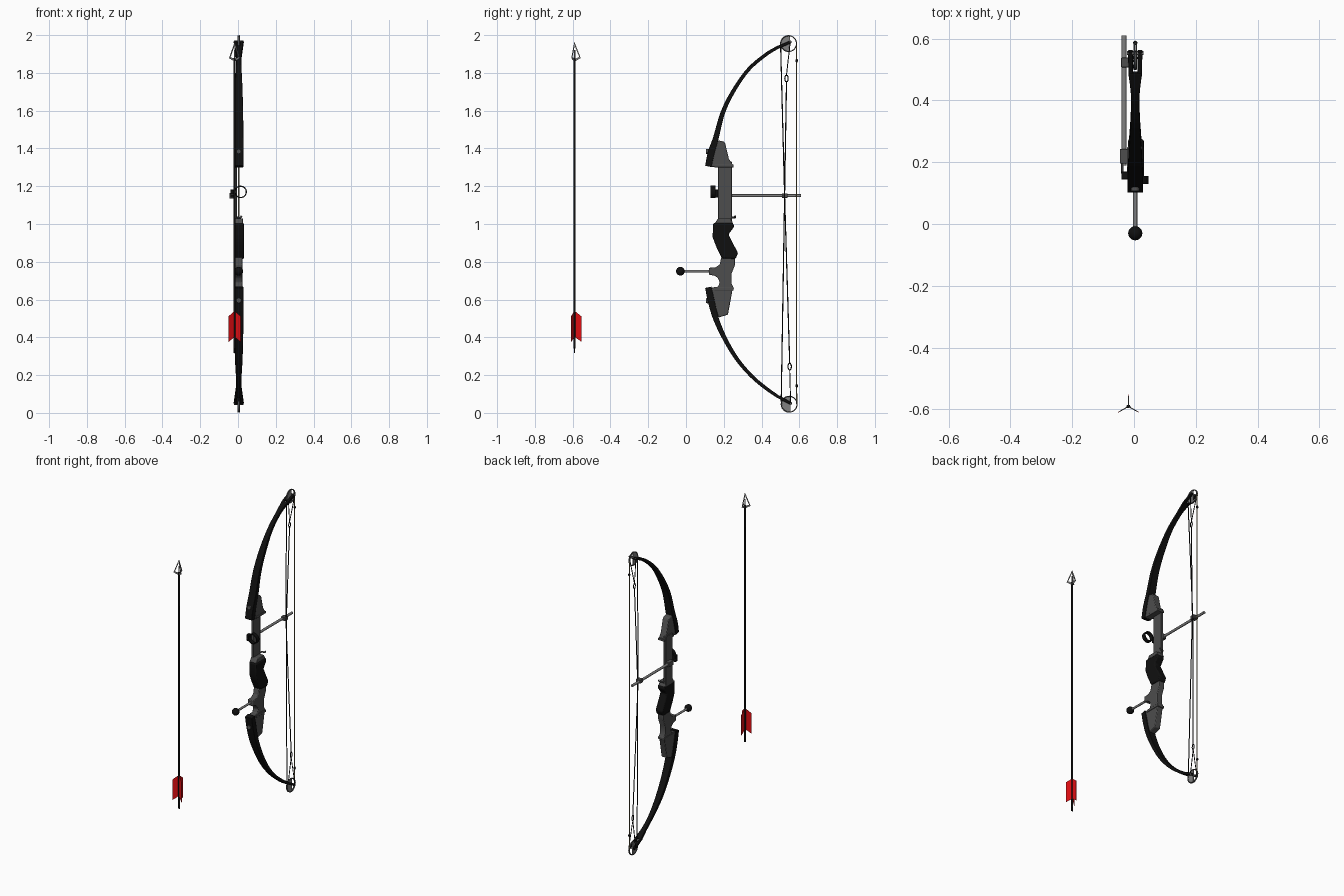
import bpy, bmesh
from math import sin, cos, pi, radians
from mathutils import Vector

if "Cube" in bpy.data.objects:
    bpy.data.objects.remove(bpy.data.objects["Cube"])


def material(name, r, g, b):
    m = bpy.data.materials.new(name)
    m.diffuse_color = (r, g, b, 1)
    m.use_nodes = True
    m.node_tree.nodes["Principled BSDF"].inputs["Base Color"].default_value = m.diffuse_color
    return m


BLACK = material("black", .005, .005, .005)
DARK = material("dark_grey", .075, .075, .075)
STEEL = material("steel", .22, .22, .22)
TAN = material("string_tan", .3, .25, .13)
RED = material("red", .75, .004, .006)


def finish(name, bm, mat, bevel=0):
    bmesh.ops.recalc_face_normals(bm, faces=bm.faces)
    me = bpy.data.meshes.new(name)
    bm.to_mesh(me)
    bm.free()
    me.materials.append(mat)
    ob = bpy.data.objects.new(name, me)
    bpy.context.collection.objects.link(ob)
    if bevel:
        mod = ob.modifiers.new("bevel", 'BEVEL')
        mod.width, mod.segments = bevel, 2
        mod.limit_method, mod.angle_limit = 'ANGLE', radians(35)
    return ob


def slab(name, pts, off, mat, bevel=0):
    """Flat outline of 3D points thickened by the vector off."""
    bm = bmesh.new()
    f = bm.faces.new([bm.verts.new(p) for p in pts])
    geo = bmesh.ops.extrude_face_region(bm, geom=[f])["geom"]
    bmesh.ops.translate(bm, vec=off, verts=[v for v in geo if isinstance(v, bmesh.types.BMVert)])
    return finish(name, bm, mat, bevel)


def prism(name, pts, x0, x1, mat, bevel=0):
    """Side profile (y, z) extruded from x0 to x1."""
    return slab(name, [(x0, y, z) for y, z in pts], (x1 - x0, 0, 0), mat, bevel)


def box(name, x, y, z, mat, bevel=.002):
    pts = [(y[0], z[0]), (y[1], z[0]), (y[1], z[1]), (y[0], z[1])]
    return prism(name, pts, x[0], x[1], mat, bevel)


def rod(name, pts, r, mat, closed=False):
    cu = bpy.data.curves.new(name, 'CURVE')
    cu.dimensions, cu.bevel_depth, cu.bevel_resolution = '3D', r, 2
    cu.use_fill_caps = True
    s = cu.splines.new('POLY')
    s.points.add(len(pts) - 1)
    for p, c in zip(s.points, pts):
        p.co = (*c, 1)
    s.use_cyclic_u = closed
    cu.materials.append(mat)
    ob = bpy.data.objects.new(name, cu)
    bpy.context.collection.objects.link(ob)
    return ob


def ball(name, c, r, mat, scale=(1, 1, 1)):
    bm = bmesh.new()
    bmesh.ops.create_uvsphere(bm, u_segments=20, v_segments=12, radius=r)
    bmesh.ops.scale(bm, vec=scale, verts=bm.verts)
    bmesh.ops.translate(bm, vec=c, verts=bm.verts)
    return finish(name, bm, mat)


def ribbon(name, rows, mat, steps=5):
    """Rectangular section swept along smoothed rows (y, z, x0, x1, thickness)."""
    rows = [Vector(r) for r in rows]
    ext = [2 * rows[0] - rows[1]] + rows + [2 * rows[-1] - rows[-2]]
    path = []
    for a, b, c, d in zip(ext, ext[1:], ext[2:], ext[3:]):
        for i in range(steps):
            t = i / steps
            path.append(.5 * (2 * b + (c - a) * t + (2 * a - 5 * b + 4 * c - d) * t ** 2
                              + (3 * b - a - 3 * c + d) * t ** 3))
    path.append(rows[-1])
    bm, rings = bmesh.new(), []
    for i, p in enumerate(path):
        q = path[min(i + 1, len(path) - 1)] - path[max(i - 1, 0)]
        n = Vector((-q[1], q[0])).normalized() * p[4] / 2
        rings.append([bm.verts.new((x, p[0] + s * n.x, p[1] + s * n.y))
                      for x, s in ((p[2], -1), (p[3], -1), (p[3], 1), (p[2], 1))])
    for r, s in zip(rings, rings[1:]):
        for k in range(4):
            bm.faces.new((r[k], r[(k + 1) % 4], s[(k + 1) % 4], s[k]))
    bm.faces.new(rings[0])
    bm.faces.new(rings[-1])
    return finish(name, bm, mat, .002)


# limbs: wide at the pocket, narrow near the end, forked around the cam
upper = [(.118, 1.305, .025, .034), (.134, 1.38, .025, .036), (.158, 1.455, .025, .03),
         (.195, 1.59, .023, .024), (.252, 1.706, .02, .021), (.33, 1.817, .015, .019),
         (.42, 1.895, .014, .018), (.49, 1.938, .022, .016)]
lower = [(.118, .665, .025, .034), (.134, .59, .025, .036), (.16, .495, .025, .03),
         (.208, .388, .023, .024), (.27, .285, .02, .021), (.345, .197, .015, .019),
         (.42, .133, .014, .018), (.49, .084, .022, .016)]
cams = {"upper": (.543, 1.955), "lower": (.546, .046)}
for side, rows, tip in (("upper", upper, (.558, 1.966)), ("lower", lower, (.56, .047))):
    ribbon(side + "_limb", [(y, z, -w, w, t) for y, z, w, t in rows], BLACK)
    y, z = rows[-1][:2]
    dz = .006 if side == "lower" else -.006
    for s in (-1, 1):
        ribbon(side + "_limb_fork", [(y - .01, z + dz, s * .007, s * .022, .016),
                                     (*tip, s * .008, s * .023, .014)], BLACK)
    # cam wheel: rim, half disc and axle
    cy, cz = cams[side]
    ring = lambda r, a0, a1, n: [(cy + r * cos(a0 + (a1 - a0) * i / n),
                                  cz + r * sin(a0 + (a1 - a0) * i / n)) for i in range(n + 1)]
    for x in (-.003, .003):
        rod(side + "_cam_rim", [(x, *p) for p in ring(.042, 0, 2 * pi, 32)[:-1]], .0028, DARK, True)
    prism(side + "_cam_disc", ring(.041, pi * .45, pi * 1.55, 20), -.003, .003, STEEL)
    rod(side + "_axle", [(-.026, tip[0] - .006, tip[1]), (.026, tip[0] - .006, tip[1])], .005, STEEL)
    # limb bolt
    bz = rows[1][1]
    rod(side + "_limb_bolt", [(0, .106, bz + .004), (0, .15, bz)], .013, DARK)

# riser
prism("upper_limb_pocket", [(.125, 1.303), (.245, 1.303), (.245, 1.318), (.227, 1.345), (.208, 1.425),
                            (.2, 1.437), (.168, 1.443), (.14, 1.37)], -.022, .022, DARK, .004)
prism("sight_window", [(.17, 1.33), (.243, 1.33), (.243, 1.01), (.17, 1.01)], -.027, -.01, DARK, .003)
prism("arrow_shelf", [(.15, 1.0), (.25, 1.0), (.245, 1.012), (.235, 1.03), (.17, 1.03)],
      -.027, .022, DARK, .003)
prism("grip", [(.143, 1.005), (.25, 1.005), (.255, .985), (.225, .945), (.25, .895), (.276, .845),
               (.262, .815), (.19, .818), (.16, .88), (.141, .93)], -.024, .028, BLACK, .007)
prism("lower_riser", [(.187, .825), (.26, .825), (.26, .785), (.24, .735), (.24, .685), (.254, .66),
                      (.245, .645), (.222, .52), (.172, .505), (.145, .59), (.13, .663), (.17, .668),
                      (.178, .69), (.17, .712), (.155, .725), (.122, .732), (.122, .768), (.155, .77),
                      (.178, .785)], -.02, .02, DARK, .004)
for name, z in (("upper_collar", (1.3, 1.315)), ("lower_collar", (.648, .664))):
    box(name, (-.024, .024), (.15, .252), z, DARK)

# stabilizer
rod("stabilizer_rod", [(0, .13, .75), (0, -.02, .75)], .007, STEEL)
ball("stabilizer_weight", (0, -.03, .75), .023, BLACK)

# cable guard with slider
rod("cable_guard_rod", [(-.036, .19, 1.15), (-.036, .61, 1.15)], .008, STEEL)
box("cable_guard_mount", (-.05, -.024), (.195, .242), (1.135, 1.165), DARK)
box("cable_slider", (-.046, -.014), (.507, .538), (1.138, 1.162), DARK)

# ring sight
rod("sight_bracket", [(-.042, .2, 1.155), (-.042, .147, 1.155), (-.018, .147, 1.155)], .004, DARK)
box("sight_mount", (-.045, -.022), (.145, .17), (1.14, 1.182), BLACK)
bm = bmesh.new()
loops = [[bm.verts.new((.01 + r * cos(2 * pi * i / 32), y, 1.17 + r * sin(2 * pi * i / 32)))
          for i in range(32)] for r, y in ((.033, .13), (.033, .156), (.027, .156), (.027, .13))]
for k in range(4):
    for i in range(32):
        a, b, j = loops[k], loops[(k + 1) % 4], (i + 1) % 32
        bm.faces.new((a[i], a[j], b[j], b[i]))
finish("sight_ring", bm, BLACK)

# arrow rest, an arm hooked off the window
rod("arrow_rest", [(-.015, .235, 1.034), (-.01, .258, 1.034), (.01, .26, 1.034), (.015, .26, 1.043)],
    .005, DARK)

# bowstring and its two silencers
rod("bowstring", [(0, .585, 1.955), (0, .586, .046)], .003, TAN)
for z in (1.865, .143):
    ball("string_silencer", (0, .586, z), .007, BLACK, (1, 1, 1.4))

# crossing cables, each ending in an eye and a split yoke
for name, start, mid_x, eye, axle in (
        ("down_cable", (.501, 1.945), -.02, (.549, .245), (.554, .05)),
        ("up_cable", (.504, .06), -.016, (.532, 1.77), (.552, 1.966))):
    ey, ez = eye
    s = 1 if axle[1] > ez else -1
    rod(name, [(0, *start), (mid_x, .522, 1.15), (0, ey, ez - s * .018)], .003, BLACK)
    rod(name + "_eye", [(0, ey + .009 * sin(i * pi / 6), ez + .018 * cos(i * pi / 6))
                        for i in range(12)], .003, BLACK, True)
    for x in (-1, 1):
        rod(name + "_yoke", [(0, ey, ez + s * .018), (x * .025, *axle)], .0025, BLACK)

# the bow sits slightly to the right of centre
for ob in bpy.context.collection.objects:
    ob.location.x = .004

# arrow: shaft, nock, three vanes and an open three-blade head
AX, AY = -.018, -.59
rod("arrow_shaft", [(AX, AY, .34), (AX, AY, 1.88)], .006, BLACK)
for s in (-1, 1):
    rod("arrow_nock", [(AX + s * .0035, AY, .35), (AX + s * .0035, AY, .318)], .003, BLACK)
rod("head_ferrule", [(AX, AY, 1.865), (AX, AY, 1.92)], .004, STEEL)
for k in range(3):
    a = pi / 2 + k * 2 * pi / 3
    for name, pts, mat, t in (
            ("arrow_vane", [(.004, .4), (.038, .375), (.038, .51), (.004, .537)], RED, .001),
            ("head_blade", [(0, 1.962), (.033, 1.878), (.003, 1.862), (.003, 1.875),
                            (.025, 1.884), (.002, 1.94)], STEEL, .0015)):
        off = Vector((-sin(a), cos(a), 0)) * t
        slab(name, [Vector((AX + r * cos(a), AY + r * sin(a), z)) - off for r, z in pts], 2 * off, mat)

# smooth shading with sharp edges kept
for ob in bpy.context.collection.objects:
    ob.select_set(ob.type == 'MESH')
    if ob.type == 'MESH':
        bpy.context.view_layer.objects.active = ob
bpy.ops.object.shade_smooth_by_angle(angle=radians(35))
